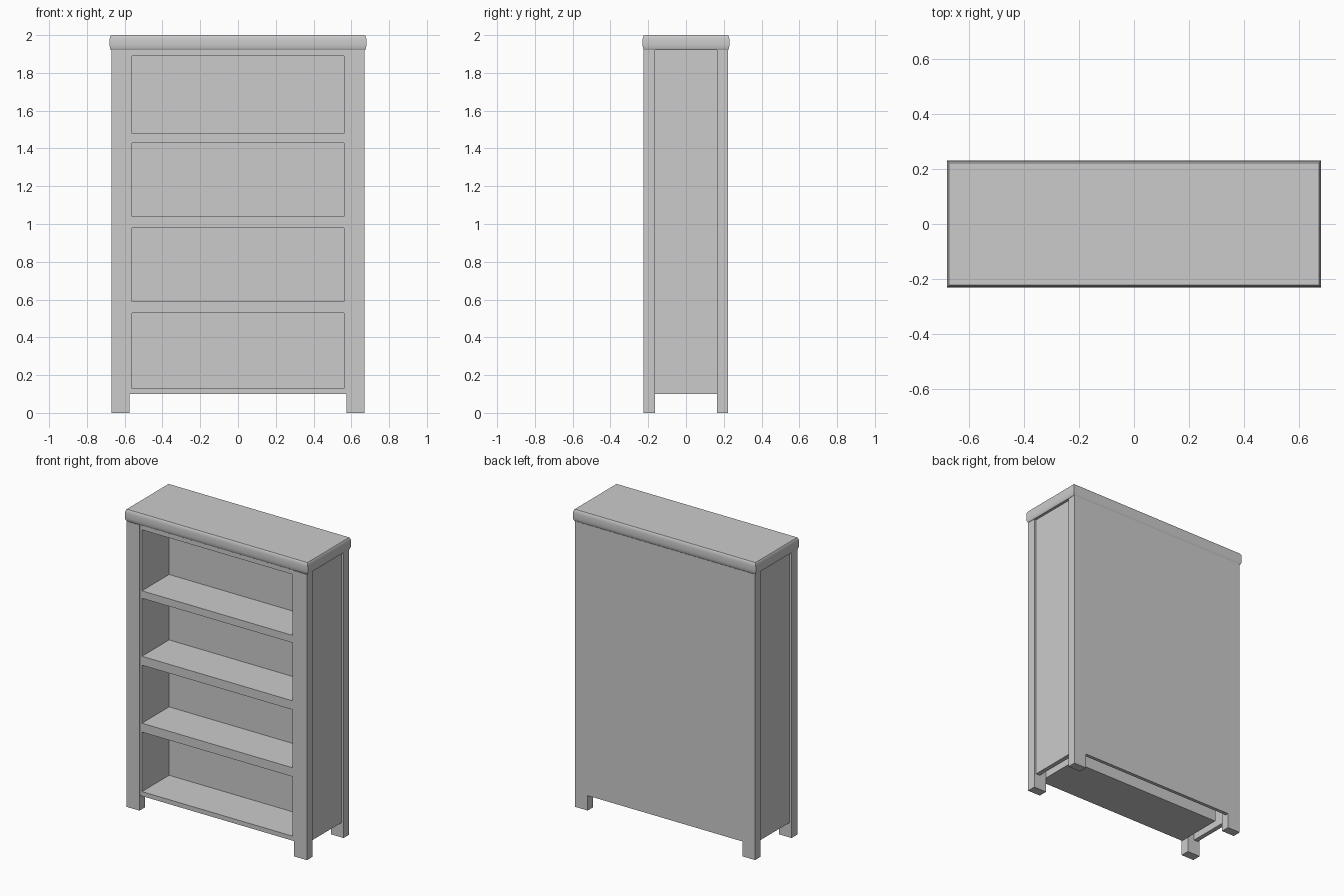
import bpy, bmesh, math

if "Cube" in bpy.data.objects:
    bpy.data.objects.remove(bpy.data.objects["Cube"])

grey = bpy.data.materials.new("plain_grey")
grey.use_nodes = True
COLOUR = (0.6, 0.6, 0.6, 1)
grey.diffuse_color = COLOUR
grey.node_tree.nodes["Principled BSDF"].inputs["Base Color"].default_value = COLOUR


def finish(name, bm):
    bmesh.ops.recalc_face_normals(bm, faces=bm.faces)
    mesh = bpy.data.meshes.new(name)
    bm.to_mesh(mesh)
    bm.free()
    mesh.materials.append(grey)
    obj = bpy.data.objects.new(name, mesh)
    bpy.context.collection.objects.link(obj)
    return obj


def box(name, x, y, z):
    """Box from (low, high) pairs along each axis."""
    bm = bmesh.new()
    bmesh.ops.create_cube(bm, size=1)
    for v in bm.verts:
        v.co = [low + (c + 0.5) * (high - low) for c, (low, high) in zip(v.co, (x, y, z))]
    return finish(name, bm)


def ring(bm, hx, y0, y1, z):
    return [bm.verts.new(p) for p in ((-hx, y0, z), (hx, y0, z), (hx, y1, z), (-hx, y1, z))]


# Corner posts and side panels, mirrored left and right
TOP = 1.92
for side, s in (("right", -1), ("left", 1)):
    def span(a, b):
        return tuple(sorted((s * a, s * b)))
    box(f"front_{side}_post", span(0.575, 0.67), (-0.225, -0.165), (0, TOP))
    box(f"back_{side}_post", span(0.575, 0.67), (0.165, 0.22), (0, TOP))
    box(f"{side}_side_panel", span(0.625, 0.655), (-0.165, 0.165), (0.1, TOP))

# Back panel covering the posts
box("back_panel", (-0.67, 0.67), (0.2, 0.223), (0.1, TOP))
for side, x in (("right", -0.6225), ("left", 0.6225)):
    box(f"back_{side}_foot_facing", (x - 0.0475, x + 0.0475), (0.2, 0.223), (0, 0.1))

# Shelf case: one solid front whose bays are pushed inward
FRONT, BACK, BAY_BACK = -0.22, 0.1, 0.068
bays = [(0.13, 0.53), (0.59, 0.98), (1.04, 1.43), (1.48, 1.89)]
xs = [-0.575, -0.56, 0.56, 0.575]
zs = [0.1] + [z for bay in bays for z in bay] + [TOP]
bm = bmesh.new()
grid = [[bm.verts.new((x, FRONT, z)) for x in xs] for z in zs]
bay_faces = []
for j in range(len(zs) - 1):
    for i in range(len(xs) - 1):
        face = bm.faces.new((grid[j][i], grid[j][i + 1], grid[j + 1][i + 1], grid[j + 1][i]))
        if i == 1 and j % 2 == 1:
            bay_faces.append(face)
outer = [e for e in bm.edges if e.is_boundary]
ext = bmesh.ops.extrude_edge_only(bm, edges=outer)["geom"]
for v in (g for g in ext if isinstance(g, bmesh.types.BMVert)):
    v.co.y = BACK
bmesh.ops.contextual_create(bm, geom=[g for g in ext if isinstance(g, bmesh.types.BMEdge) and g.is_boundary])
for face in bay_faces:
    pushed = bmesh.ops.extrude_discrete_faces(bm, faces=[face])["faces"][0]
    for v in pushed.verts:
        v.co.y = BAY_BACK
finish("shelf_case", bm)

# Top board with a softly rounded edge
bm = bmesh.new()
STEPS, BULGE = 8, 0.008
rings = []
for k in range(STEPS + 1):
    t = 2 * k / STEPS - 1
    t = math.sin(t * math.pi / 2)
    out = BULGE * (1 - abs(t) ** 4)
    rings.append(ring(bm, 0.672 + out, -0.222 - out, 0.222 + out, 1.96 + 0.04 * t))
for low, high in zip(rings, rings[1:]):
    for i in range(4):
        bm.faces.new((low[i], low[(i + 1) % 4], high[(i + 1) % 4], high[i]))
bm.faces.new(rings[0])
bm.faces.new(rings[-1])
top = finish("top_board", bm)
bpy.ops.object.select_all(action="DESELECT")
top.select_set(True)
bpy.context.view_layer.objects.active = top
bpy.ops.object.shade_smooth_by_angle(angle=math.radians(40))
